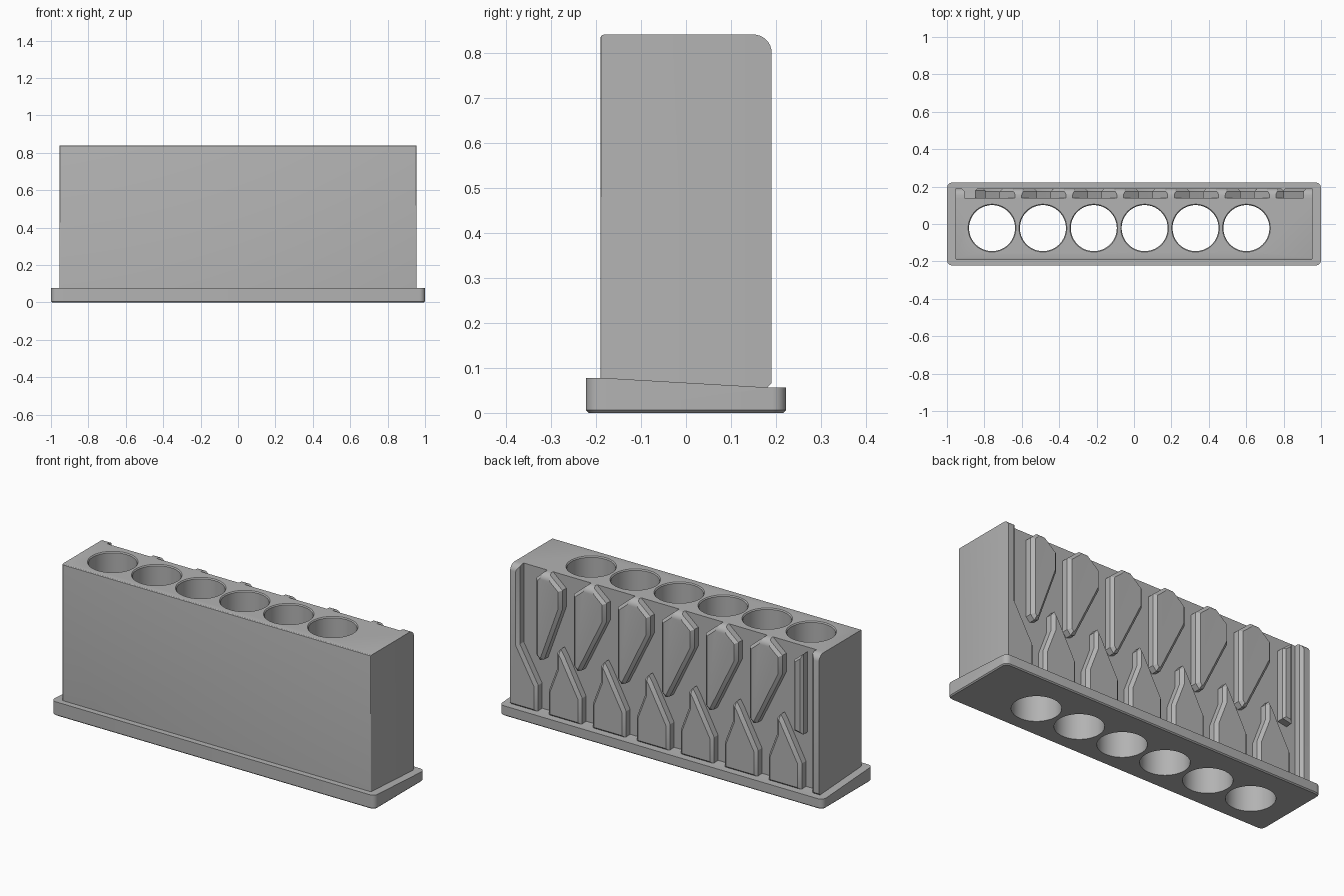
import bpy, bmesh, math
from mathutils import Vector

if "Cube" in bpy.data.objects:
    bpy.data.objects.remove(bpy.data.objects["Cube"])

grey = bpy.data.materials.new("plain grey")
grey.diffuse_color = (0.45, 0.45, 0.45, 1)
grey.use_nodes = True
grey.node_tree.nodes["Principled BSDF"].inputs["Base Color"].default_value = grey.diffuse_color

PITCH = 0.272
BACK, FIN = 0.14, 0.19      # back wall and outer fin face
TOP, ROUND = 0.84, 0.04     # top height and rounding of the fin tops


def finish(bm, name):
    bmesh.ops.recalc_face_normals(bm, faces=bm.faces)
    mesh = bpy.data.meshes.new(name)
    bm.to_mesh(mesh)
    bm.free()
    obj = bpy.data.objects.new(name, mesh)
    bpy.context.collection.objects.link(obj)
    mesh.materials.append(grey)
    return obj


def prism(bm, points, depth):
    """Extrude a closed outline by a vector and return the far face."""
    face = bm.faces.new([bm.verts.new(p) for p in points])
    ext = bmesh.ops.extrude_face_region(bm, geom=[face], use_keep_orig=True)
    verts = [g for g in ext["geom"] if isinstance(g, bmesh.types.BMVert)]
    bmesh.ops.translate(bm, verts=verts, vec=depth)
    bmesh.ops.recalc_face_normals(bm, faces=bm.faces)
    return [g for g in ext["geom"] if isinstance(g, bmesh.types.BMFace)][0]


def bevel(bm, edges, size, segments=1):
    bmesh.ops.bevel(bm, geom=edges, offset=size, segments=segments,
                    profile=0.5, affect='EDGES', clamp_overlap=True)


# Base slab with a sloping top
bm = bmesh.new()
profile = [(-.222, 0), (.222, 0), (.222, .056), (.19, .056), (-.19, .078), (-.222, .078)]
prism(bm, [(-1, y, z) for y, z in profile], (2, 0, 0))
bevel(bm, [e for e in bm.edges
           if abs(e.verts[0].co.z - e.verts[1].co.z) > .03
           and abs(e.verts[0].co.y - e.verts[1].co.y) < .001], .03, 6)
bevel(bm, [e for e in bm.edges if all(v.co.z < .001 for v in e.verts)], .006)
base = finish(bm, "base")

# Main block with softened front edges
bm = bmesh.new()
prism(bm, [(-.955, -.19, .05), (.955, -.19, .05), (.955, BACK, .05), (-.955, BACK, .05)],
      (0, 0, TOP - .05))
bevel(bm, [e for e in bm.edges if all(v.co.y < -.18 for v in e.verts)
           and max(v.co.z for v in e.verts) > .1], .008, 3)
block = finish(bm, "block")

# Row of round through holes, slightly flared at the top
bm = bmesh.new()
for i in range(6):
    cx, cy, r = -.759 + i * PITCH, -.022, .123
    ring = [(cx + r * math.cos(a * math.tau / 64), cy + r * math.sin(a * math.tau / 64), -.1)
            for a in range(64)]
    cap = prism(bm, ring, (0, 0, TOP - .006 + .1))
    ext = bmesh.ops.extrude_face_region(bm, geom=[cap])
    for v in [g for g in ext["geom"] if isinstance(g, bmesh.types.BMVert)]:
        v.co = Vector((cx + (v.co.x - cx) * 1.08, cy + (v.co.y - cy) * 1.08, TOP + .006))
    bmesh.ops.delete(bm, geom=[f for f in bm.faces if len(f.verts) == 64
                     and abs(f.calc_center_median().z - TOP + .006) < .001], context='FACES_ONLY')
cutter = finish(bm, "hole_cutter")
cutter.hide_render = True
for obj in (base, block):
    mod = obj.modifiers.new("holes", 'BOOLEAN')
    mod.object, mod.operation, mod.solver = cutter, 'DIFFERENCE', 'EXACT'
    bpy.context.view_layer.objects.active = obj
    bpy.ops.object.modifier_apply(modifier=mod.name)
bpy.data.objects.remove(cutter)


def fin(name, outline, chamfer=.016):
    """Raised rib on the back wall, clipped to the rounded top edge."""
    bm = bmesh.new()
    face = prism(bm, [(x, BACK - .005, z) for x, z in outline], (0, FIN - BACK + .005, 0))
    # keep the outer side corners of the border ribs sharp
    bevel(bm, [e for e in face.edges if not all(abs(v.co.x) > .954 for v in e.verts)], chamfer)
    for deg in (15, 30, 45, 60, 75, 90):
        n = Vector((0, math.cos(math.radians(deg)), math.sin(math.radians(deg))))
        point = Vector((0, FIN - ROUND, TOP - ROUND)) + n * ROUND
        cut = bmesh.ops.bisect_plane(bm, geom=bm.verts[:] + bm.edges[:] + bm.faces[:],
                                     plane_co=point, plane_no=n, clear_outer=True)
        edges = [g for g in cut["geom_cut"] if isinstance(g, bmesh.types.BMEdge)]
        if edges:
            bmesh.ops.holes_fill(bm, edges=[e for e in bm.edges if e.is_boundary])
    return finish(bm, name)


# Upper leaf-shaped ribs (the first is narrower on its outer side)
parts = [base, block]
for i in range(6):
    t = .742 - i * PITCH
    left = t + (.06 if i == 0 else .1)
    low = left - .1
    parts.append(fin(f"upper_rib_{i + 1}", [
        (left, .77 if i else .80), (t, .855), (t - .1, .77), (t - .1, .665),
        (low + .052, .355), (low + .078, .345), (left, .37)]))
parts.append(fin("upper_rib_end", [(-.795, .77), (-.85, .815), (-.85, .365), (-.795, .375)], .012))

# Lower pointed ribs
for i in range(6):
    d = -i * PITCH
    parts.append(fin(f"lower_rib_{i + 1}", [
        (x + d, z) for x, z in [(.725, .05), (.725, .19), (.672, .33), (.672, .415), (.652, .44),
                                (.627, .40), (.52, .20), (.52, .05)]]))

# Border ribs at both ends
parts.append(fin("border_rib_right", [(.955, .05), (.955, .86), (.905, .86), (.905, .40),
                                      (.792, .20), (.792, .05)]))
parts.append(fin("border_rib_left", [(-.955, .05), (-.955, .86), (-.905, .86), (-.905, .05)]))

for obj in parts:
    bpy.ops.object.select_all(action='DESELECT')
    obj.select_set(True)
    bpy.context.view_layer.objects.active = obj
    bpy.ops.object.shade_smooth_by_angle(angle=math.radians(25))
